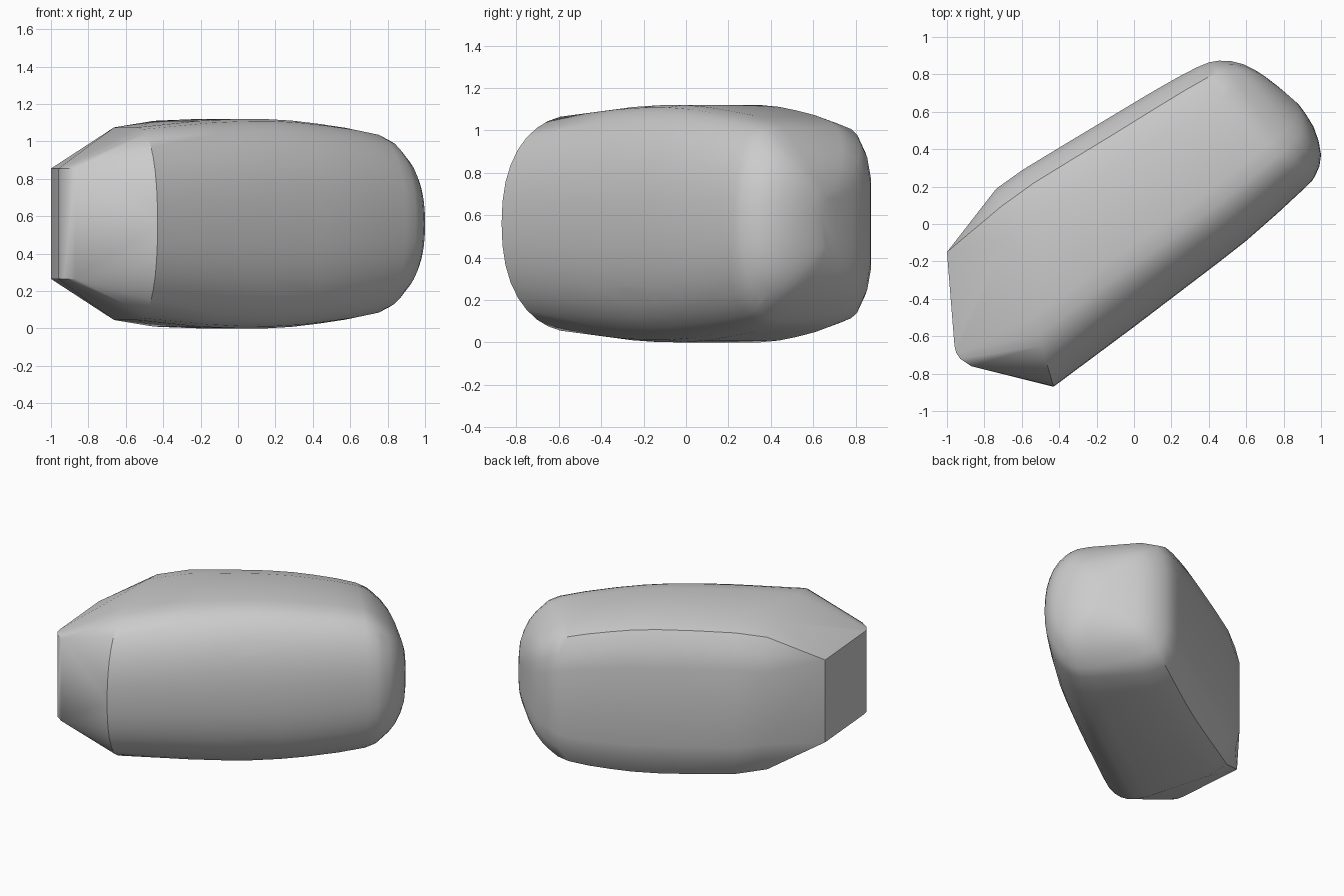
import bpy
import bmesh
from mathutils import Vector

cube = bpy.data.objects.get("Cube")
if cube:
    bpy.data.objects.remove(cube, do_unlink=True)

MID = 0.56  # height of the horizontal symmetry plane

grey = bpy.data.materials.new("plain grey")
grey.use_nodes = True
grey.diffuse_color = (0.6, 0.6, 0.6, 1)
grey.node_tree.nodes["Principled BSDF"].inputs["Base Color"].default_value = (0.6, 0.6, 0.6, 1)

# Body stations: front-side x, y, back-side x, y, half height
stations = [Vector(s) for s in (
    (-0.43, -0.87, -0.74, 0.20, 0.515),
    (0.00, -0.55, -0.60, 0.30, 0.55),
    (0.30, -0.32, -0.15, 0.57, 0.56),
    (0.60, -0.09, 0.10, 0.72, 0.535),
    (0.90, 0.18, 0.33, 0.845, 0.485),
    (0.97, 0.26, 0.45, 0.88, 0.42),
    (1.00, 0.37, 0.58, 0.86, 0.33),
    (0.96, 0.52, 0.70, 0.79, 0.22),
    (0.88, 0.64, 0.80, 0.71, 0.12),
)]

# Nose end: corners of the small end plate
nose = [(-1.0, -0.15), (-0.96, -0.65), (-0.95, -0.69), (-0.93, -0.72), (-0.87, -0.76)]
NOSE_HALF = 0.295


def inset(h, width, power):
    """Share of the ring width lost to edge rounding at height share h."""
    return width * (1 - (1 - h ** power) ** (1 / power))


# Cross-section: soft round front side, tighter chamfered back side
profile = [(inset(h, 0.35, 2.3), h)
           for h in (0, 0.2, 0.38, 0.54, 0.68, 0.79, 0.88, 0.94, 0.98, 1)]
profile += [(1 - inset(h, 0.25, 3), h) for h in (1, 0.92, 0.74, 0.5)]


def between(i, t):
    """Smooth interpolation between neighbouring stations."""
    a, b = stations[max(i - 1, 0)], stations[i]
    c, d = stations[i + 1], stations[min(i + 2, len(stations) - 1)]
    return b + (c - a) * (t / 2) + (a * 2 - b * 5 + c * 4 - d) * (t * t / 2) \
        + (b * 3 - a - c * 3 + d) * (t ** 3 / 2)


# Sample rings; the long straight part needs no extra ones at its start
rings = [stations[0]]
for i in range(1, len(stations) - 1):
    rings += [between(i, t) for t in (0, 0.5)]
rings.append(stations[-1])

bm = bmesh.new()
for ring in rings:
    front = Vector((ring[0], ring[1], 0))
    back = Vector((ring[2], ring[3], 0))
    for u, h in profile:
        p = front.lerp(back, u)
        for side in (-1, 1):
            bm.verts.new((p.x, p.y, MID + side * h * ring[4]))
for x, y in nose:
    for side in (-1, 1):
        bm.verts.new((x, y, MID + side * NOSE_HALF))

# Wrap the rings and the nose in one convex skin
bmesh.ops.remove_doubles(bm, verts=bm.verts, dist=0.002)
bmesh.ops.convex_hull(bm, input=bm.verts)
loose = [v for v in bm.verts if not v.link_faces]
bmesh.ops.delete(bm, geom=loose, context='VERTS')
bmesh.ops.recalc_face_normals(bm, faces=bm.faces)

mesh = bpy.data.meshes.new("rounded_body")
bm.to_mesh(mesh)
bm.free()
mesh.materials.append(grey)
body = bpy.data.objects.new("rounded_body", mesh)
bpy.context.collection.objects.link(body)

bpy.ops.object.select_all(action='DESELECT')
body.select_set(True)
bpy.context.view_layer.objects.active = body
bpy.ops.object.shade_smooth_by_angle(angle=0.55)
